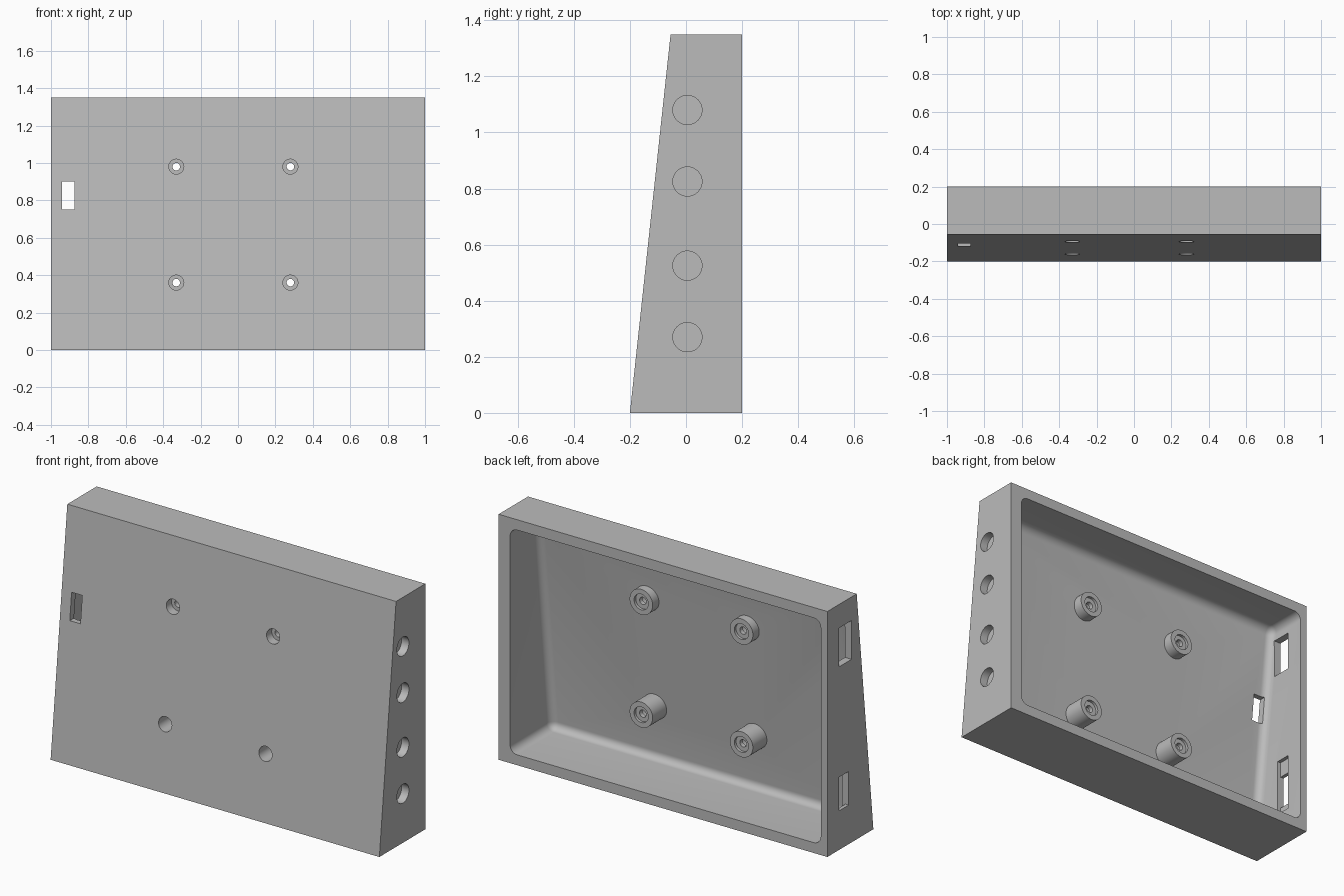
import bpy, bmesh, math
from mathutils import Matrix, Vector

if "Cube" in bpy.data.objects:
    bpy.data.objects.remove(bpy.data.objects["Cube"])

HEIGHT, BACK, FRONT_LOW, FRONT_TOP = 1.35, 0.2, -0.2, -0.055
SLOPE = (FRONT_TOP - FRONT_LOW) / HEIGHT

grey = bpy.data.materials.new("plain grey")
grey.use_nodes = True
grey.diffuse_color = (0.5, 0.5, 0.5, 1)
grey.node_tree.nodes["Principled BSDF"].inputs["Base Color"].default_value = (0.5, 0.5, 0.5, 1)


def front_y(z):
    return FRONT_LOW + SLOPE * z


def finish(name, bm):
    bmesh.ops.recalc_face_normals(bm, faces=bm.faces)
    mesh = bpy.data.meshes.new(name)
    bm.to_mesh(mesh)
    bm.free()
    mesh.materials.append(grey)
    obj = bpy.data.objects.new(name, mesh)
    bpy.context.collection.objects.link(obj)
    return obj


def wedge(name, x0, x1, z0, z1, inset, back, radius=0):
    """Block with a leaning front; optionally round every edge except the back rim."""
    bm = bmesh.new()
    side = [(front_y(z0) + inset, z0), (back, z0), (back, z1), (front_y(z1) + inset, z1)]
    face = bm.faces.new([bm.verts.new((x0, y, z)) for y, z in side])
    grown = bmesh.ops.extrude_face_region(bm, geom=[face])["geom"]
    bmesh.ops.translate(bm, verts=[g for g in grown if isinstance(g, bmesh.types.BMVert)],
                        vec=(x1 - x0, 0, 0))
    bmesh.ops.recalc_face_normals(bm, faces=bm.faces)
    if radius:
        edges = [e for e in bm.edges if any(v.co.y < back - 0.01 for v in e.verts)]
        bmesh.ops.bevel(bm, geom=edges, offset=radius, segments=8, profile=0.5, affect='EDGES')
    return finish(name, bm)


def box(name, low, high):
    bm = bmesh.new()
    low, high = Vector(low), Vector(high)
    bmesh.ops.create_cube(bm, size=1, matrix=Matrix.Translation((low + high) / 2)
                          @ Matrix.Diagonal((*(high - low), 1)))
    return finish(name, bm)


def rod(name, start, end, radius):
    bm = bmesh.new()
    start, end = Vector(start), Vector(end)
    turn = (end - start).to_track_quat('Z', 'Y').to_matrix().to_4x4()
    bmesh.ops.create_cone(bm, cap_ends=True, segments=48, radius1=radius, radius2=radius,
                          depth=(end - start).length,
                          matrix=Matrix.Translation((start + end) / 2) @ turn)
    return finish(name, bm)


def combine(target, tool, operation):
    mod = target.modifiers.new("combine", 'BOOLEAN')
    mod.operation, mod.solver, mod.object = operation, 'EXACT', tool
    bpy.context.view_layer.objects.active = target
    bpy.ops.object.modifier_apply(modifier=mod.name)
    bpy.data.objects.remove(tool)


# Hollow shell with a leaning front and an open back
case = wedge("wall_case", -1, 1, 0, HEIGHT, 0, BACK)
combine(case, wedge("cavity", -0.96, 0.93, 0.057, 1.293, 0.03, BACK + 0.1, 0.043), 'DIFFERENCE')

# Four screw bosses, recessed from both ends and drilled through
for x in (-0.33, 0.28):
    for z in (0.36, 0.98):
        combine(case, rod("boss", (x, front_y(z) + 0.014, z), (x, -0.01, z), 0.07), 'UNION')
        for start, end, radius in ((-0.3, -0.05, 0.04), (-0.025, 0.1, 0.043), (-0.3, 0.1, 0.02)):
            combine(case, rod("bore", (x, start, z), (x, end, z), radius), 'DIFFERENCE')

# Blind round sockets in the thick left wall
for z in (0.27, 0.525, 0.825, 1.08):
    combine(case, rod("socket", (0.955, 0.005, z), (1.1, 0.005, z), 0.052), 'DIFFERENCE')

# Slots in the right wall, the lower one with a larger recess inside, and one in the front
for low, high in (((-1.1, -0.01, 1.007), (-0.9, 0.1, 1.22)),
                  ((-1.1, 0.015, 0.215), (-0.9, 0.1, 0.4)),
                  ((-0.98, 0.015, 0.17), (-0.9, 0.1, 0.486)),
                  ((-0.94, -0.3, 0.75), (-0.875, 0.0, 0.9))):
    combine(case, box("slot", low, high), 'DIFFERENCE')

bpy.ops.object.select_all(action='DESELECT')
case.select_set(True)
bpy.context.view_layer.objects.active = case
bpy.ops.object.shade_smooth_by_angle(angle=math.radians(30))
